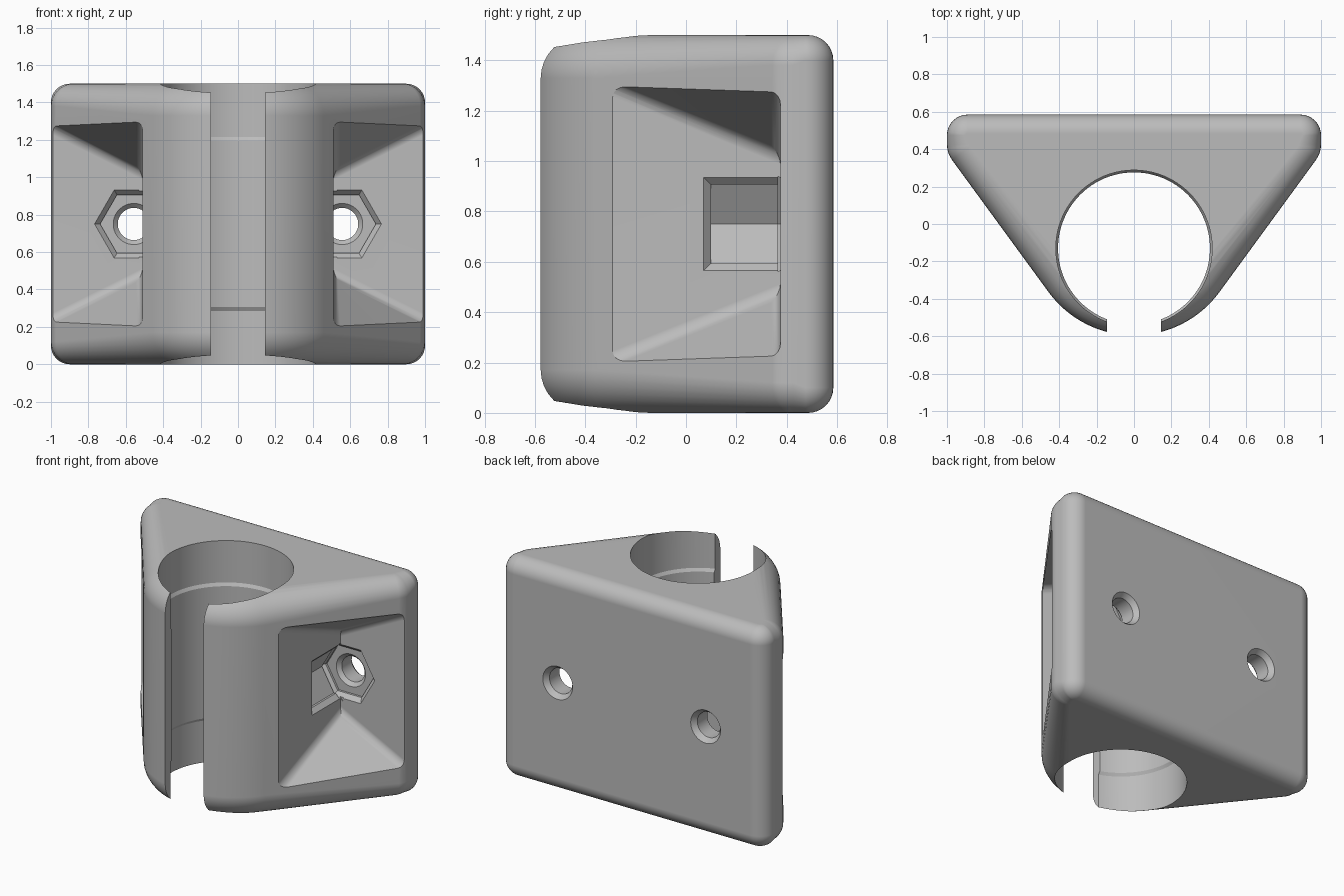
import bpy, bmesh
from math import sin, cos, pi, radians

HEIGHT = 1.5
MID = HEIGHT / 2

if "Cube" in bpy.data.objects:
    bpy.data.objects.remove(bpy.data.objects["Cube"])

grey = bpy.data.materials.new("plain grey")
grey.use_nodes = True
grey.diffuse_color = (0.5, 0.5, 0.5, 1)
bsdf = next(n for n in grey.node_tree.nodes if n.type == 'BSDF_PRINCIPLED')
bsdf.inputs["Base Color"].default_value = grey.diffuse_color


def loft(name, rings, round_edge=None):
    """Closed solid skinned through rings of equal point count."""
    bm = bmesh.new()
    loops = [[bm.verts.new(p) for p in ring] for ring in rings]
    n = len(loops[0])
    for a, b in zip(loops, loops[1:]):
        for i in range(n):
            j = (i + 1) % n
            bm.faces.new((a[i], a[j], b[j], b[i]))
    bm.faces.new(loops[0])
    bm.faces.new(loops[-1])
    bmesh.ops.recalc_face_normals(bm, faces=bm.faces)
    if round_edge:
        edges = [e for e in bm.edges if round_edge(e)]
        bmesh.ops.bevel(bm, geom=edges, offset=0.04, segments=4,
                        profile=0.5, affect='EDGES')
        bmesh.ops.recalc_face_normals(bm, faces=bm.faces)
    mesh = bpy.data.meshes.new(name)
    bm.to_mesh(mesh)
    bm.free()
    mesh.materials.append(grey)
    obj = bpy.data.objects.new(name, mesh)
    bpy.context.collection.objects.link(obj)
    return obj


def circle(n):
    return [(cos(2 * pi * i / n), sin(2 * pi * i / n)) for i in range(n)]


def turned_z(name, cy, profile, n):
    return loft(name, [[(r * c, cy + r * s, z) for c, s in circle(n)]
                       for r, z in profile])


def turned_y(name, cx, profile, n):
    return loft(name, [[(cx + r * c, y, MID + r * s) for c, s in circle(n)]
                       for r, y in profile])


def cut(obj, cutter):
    cutter.hide_render = True
    mod = obj.modifiers.new("cut", 'BOOLEAN')
    mod.operation = 'DIFFERENCE'
    mod.solver = 'EXACT'
    mod.object = cutter
    bpy.context.view_layer.objects.active = obj
    bpy.ops.object.modifier_apply(modifier=mod.name)
    bpy.data.objects.remove(cutter)


# Body outline: corner fillets, straight slanted sides and a round nose
def arc(cx, cy, radius, start, end, steps, edge_round):
    pts = []
    for i in range(steps + 1):
        a = radians(start + (end - start) * i / steps)
        pts.append((cx + radius * cos(a), cy + radius * sin(a),
                    cos(a), sin(a), edge_round))
    return pts


half = (arc(0.89, 0.475, 0.11, 90, 0, 8, 0.1)
        + arc(0.86, 0.425, 0.14, 0, -36, 4, 0.12)
        + arc(0, -0.03, 0.566, -36, -90, 16, 0.17))
outline = half + [(-x, y, -nx, ny, r) for x, y, nx, ny, r in half[-2::-1]]


def body_ring(angle, top):
    ring = []
    for x, y, nx, ny, r in outline:
        inset, z = r * (1 - cos(angle)), r * (1 - sin(angle))
        ring.append((x - nx * inset, y - ny * inset, HEIGHT - z if top else z))
    return ring


steps = [pi / 2 * i / 8 for i in range(9)]
body = loft("clamp_body", [body_ring(a, False) for a in reversed(steps)]
            + [body_ring(a, True) for a in steps])

# Side pockets with sloping floor and ceiling
def pocket(side):
    corner = [(0.51, 0.375), (1.1, 0.375), (0.51, -0.39)]
    low = [(side * x, y, 0.47 - 0.5 * (x - 0.51) + 0.4 * (y - 0.375))
           for x, y in corner]
    high = [(x, y, HEIGHT - z) for x, y, z in low]

    def ramp_edge(e):
        inner = [abs(abs(v.co.x) - 0.51) + abs(v.co.y - 0.375) < 0.001
                 for v in e.verts]
        return inner[0] != inner[1]
    return loft("pocket_cutter", [low, high], ramp_edge)


# Chamfered opening where the nut seat breaks through the pocket wall
def slot_mouth(side):
    rings = []
    for x, front, h in ((0.53, 0.05, 0.205), (0.48, 0.1, 0.155)):
        rings.append([(side * x, front, MID - h), (side * x, 0.38, MID - h),
                      (side * x, 0.38, MID + h), (side * x, front, MID + h)])
    return loft("slot_cutter", rings)


for side in (-1, 1):
    cx = side * 0.557
    cut(body, pocket(side))
    cut(body, turned_y("nut_cutter", cx, [(0.18, 0.1), (0.18, 0.42)], 6))
    cut(body, turned_y("nut_rim_cutter", cx, [(0.22, 0.365), (0.178, 0.407)], 6))
    cut(body, slot_mouth(side))
    cut(body, turned_y("bolt_cutter", cx, [(0.12, 0.41), (0.086, 0.444),
                                           (0.086, 0.551), (0.12, 0.595)], 40))

# Stepped bore and the front gap
bore = [(0.418, -0.1), (0.418, 0.285), (0.406, 0.305),
        (0.406, HEIGHT - 0.305), (0.418, HEIGHT - 0.285), (0.418, HEIGHT + 0.1)]
cut(body, turned_z("bore_cutter", -0.13, bore, 96))
cut(body, loft("gap_cutter", [[(-0.145, -0.8, z), (0.145, -0.8, z),
                               (0.145, -0.3, z), (-0.145, -0.3, z)]
                              for z in (-0.1, HEIGHT + 0.1)]))

# Smooth rounded areas, crisp edges
bpy.ops.object.select_all(action='DESELECT')
body.select_set(True)
bpy.context.view_layer.objects.active = body
bpy.ops.object.shade_smooth_by_angle(angle=radians(28))
weighted = body.modifiers.new("weighted_normals", 'WEIGHTED_NORMAL')
weighted.keep_sharp = True
